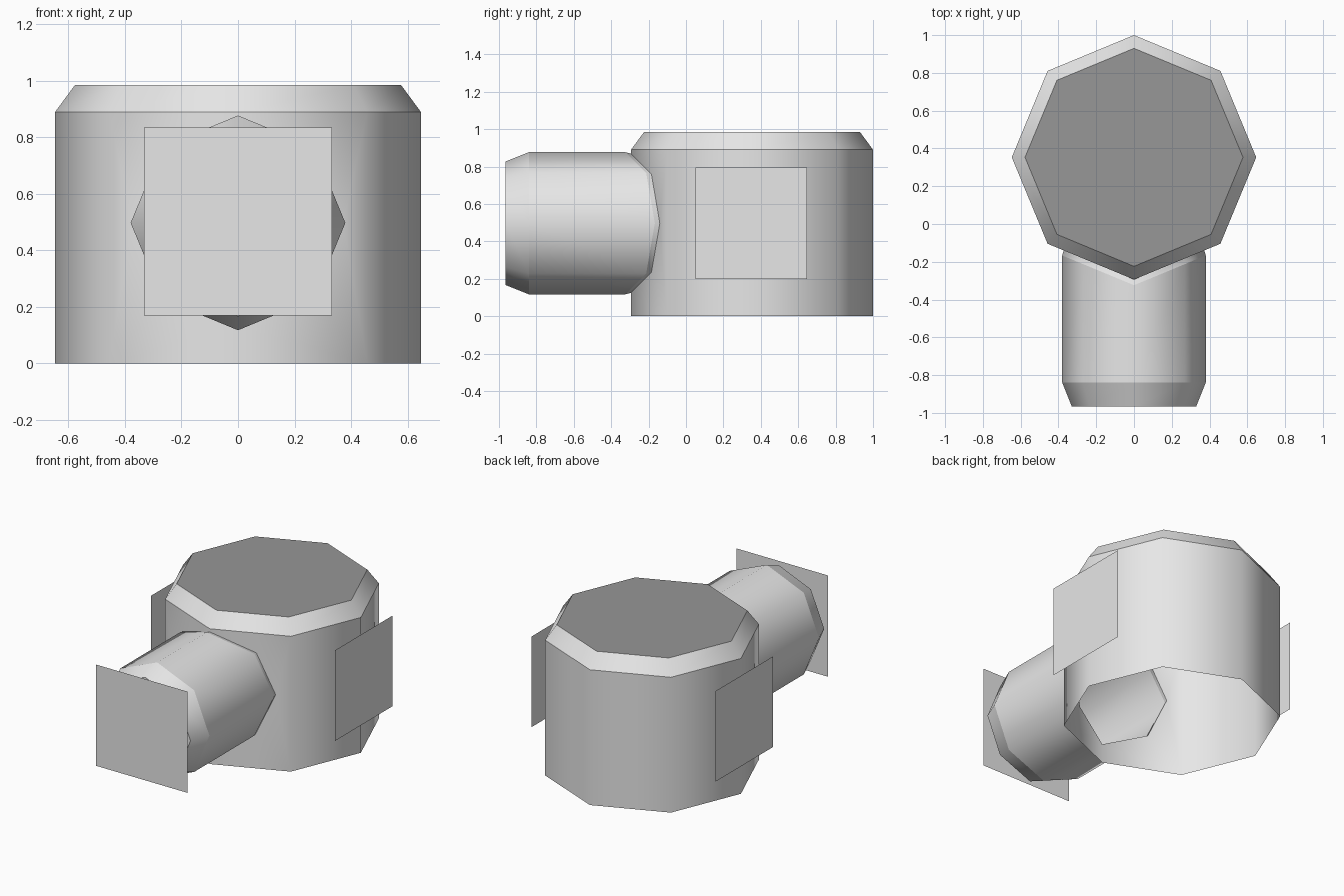
import bpy
import bmesh
from math import cos, sin, pi, tan

cube = bpy.data.objects.get("Cube")
if cube:
    bpy.data.objects.remove(cube, do_unlink=True)


def material(name, value):
    mat = bpy.data.materials.new(name)
    mat.use_nodes = True
    colour = (value, value, value, 1)
    mat.diffuse_color = colour
    mat.node_tree.nodes["Principled BSDF"].inputs["Base Color"].default_value = colour
    return mat


GREY = material("light grey", 0.8)
DARK = material("dark grey", 0.31)

SIDES = 8
BODY_R, BODY_Y = 0.647, 0.353
FRONT = BODY_Y - BODY_R          # front corner of the body
BARREL_Z = 0.497
SLOPE = tan(pi / SIDES)          # slant of the two front walls


def octagon(radius):
    return [(radius * cos(2 * pi * k / SIDES), radius * sin(2 * pi * k / SIDES))
            for k in range(SIDES)]


def body_ring(radius, z):
    return [(x, BODY_Y + y, z) for x, y in octagon(radius)]


def barrel_ring(radius, y, slope=0):
    return [(x, y + slope * abs(x), BARREL_Z + z) for x, z in octagon(radius)]


def add_ring(bm, points):
    return [bm.verts.new(p) for p in points]


def bridge(bm, a, b, skip=()):
    for k in range(SIDES):
        if k not in skip:
            n = (k + 1) % SIDES
            bm.faces.new((a[k], a[n], b[n], b[k]))


def sharpen(bm, rings):
    """Keep the shading smooth around each ring but crisp across it."""
    for ring in rings:
        for k in range(SIDES):
            edge = bm.edges.get((ring[k], ring[(k + 1) % SIDES]))
            if edge:
                edge.smooth = False


def finish(bm, name, mats):
    mesh = bpy.data.meshes.new(name)
    bm.to_mesh(mesh)
    bm.free()
    for mat in mats:
        mesh.materials.append(mat)
    obj = bpy.data.objects.new(name, mesh)
    bpy.context.collection.objects.link(obj)
    return obj


# Opening where the barrel joins the body
joint = barrel_ring(0.372, FRONT, SLOPE)

# Body: open underneath, chamfered top, front walls notched for the barrel
bm = bmesh.new()
low = add_ring(bm, body_ring(BODY_R, 0))
high = add_ring(bm, body_ring(BODY_R, 0.89))
rim = add_ring(bm, body_ring(0.577, 0.985))
hole = add_ring(bm, joint)
bridge(bm, low, high, skip=(5, 6))
bm.faces.new([low[6], low[7], high[7], high[6]] + [hole[k] for k in (2, 1, 0, 7, 6)])
bm.faces.new([low[5], low[6]] + [hole[k] for k in (6, 5, 4, 3, 2)] + [high[6], high[5]])
bridge(bm, high, rim)
for face in bm.faces:
    face.smooth = True
top = bm.faces.new(rim)
top.material_index = 1
sharpen(bm, (low, high, rim, hole))
finish(bm, "body", (GREY, DARK))

# Barrel: hollow tube with a tapered, capped front end
bm = bmesh.new()
rings = [add_ring(bm, points) for points in (
    joint,
    barrel_ring(0.38, FRONT - 0.03, SLOPE),
    barrel_ring(0.38, -0.84),
    barrel_ring(0.33, -0.965))]
for a, b in zip(rings, rings[1:]):
    bridge(bm, a, b)
for face in bm.faces:
    face.smooth = True
bm.faces.new(rings[-1])
sharpen(bm, rings)
finish(bm, "barrel", (GREY,))


# Floating square plates at the front and both sides
def plate(name, centre, half, axis):
    bm = bmesh.new()
    corners = []
    for u, v in ((-1, -1), (1, -1), (1, 1), (-1, 1)):
        p = list(centre)
        p[axis] += u * half
        p[2] += v * half
        corners.append(bm.verts.new(p))
    face = bm.faces.new(corners)
    if centre[0] < 0:
        face.normal_flip()
    finish(bm, name, (GREY,))


plate("front_plate", (0, -1, 0.502), 0.333, 0)
plate("left_plate", (0.67, 0.35, 0.497), 0.298, 1)
plate("right_plate", (-0.67, 0.35, 0.497), 0.298, 1)
